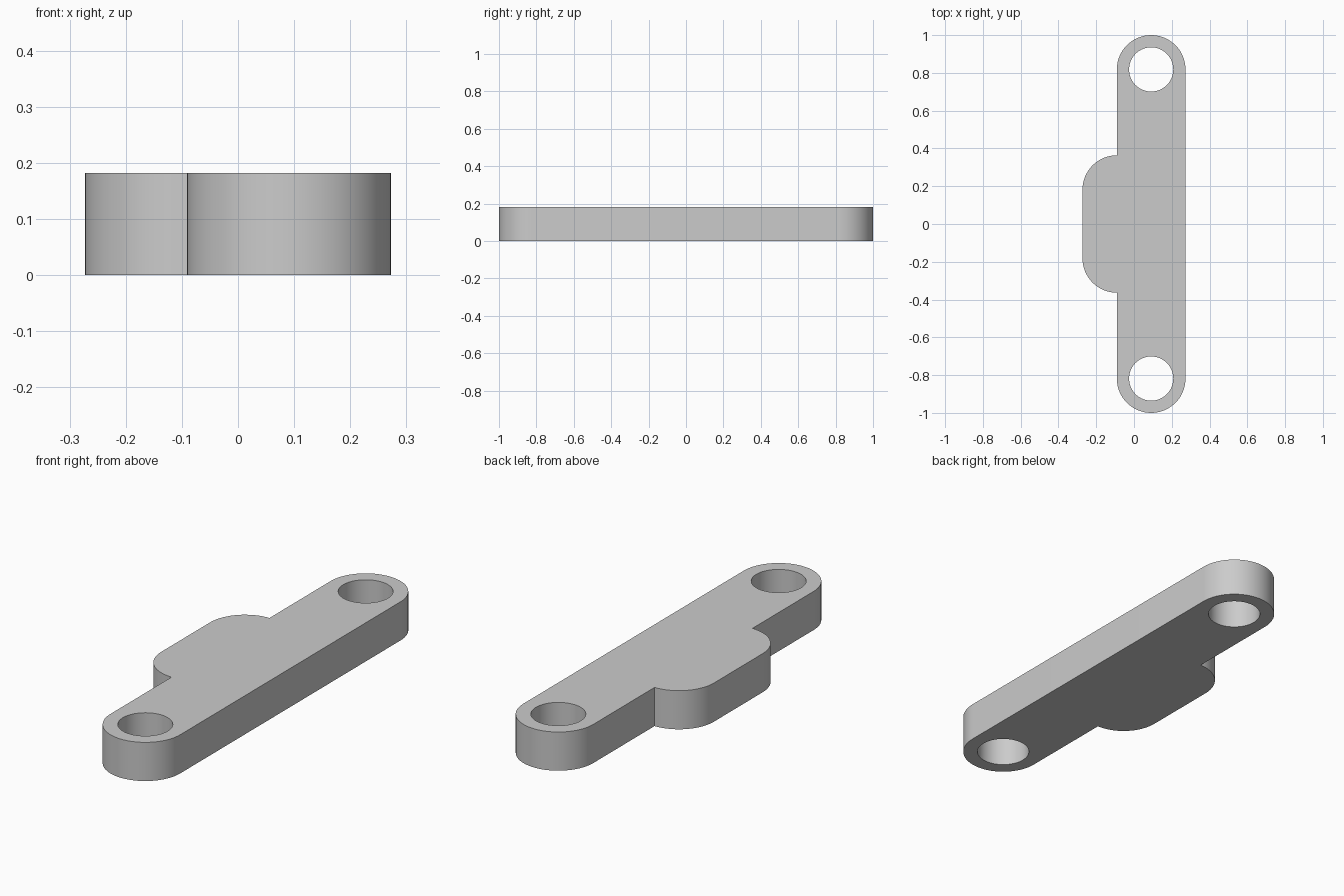
import bpy
import bmesh
from math import sin, cos, pi

cube = bpy.data.objects.get("Cube")
if cube:
    bpy.data.objects.remove(cube)

UNIT = 1 / 11           # the plate is 22 modules long
THICK = 2 * UNIT
ROUND = 2 * UNIT        # radius of bar ends and tab corners
BAR_X = UNIT            # bar centre line
HOLE_Y = 9 * UNIT
HOLE_R = 0.117
STEPS = 32


def arc(cx, cy, r, start, sweep, steps):
    """Points along a circular arc, angles in half turns."""
    return [(cx + r * cos(pi * (start + sweep * i / steps)),
             cy + r * sin(pi * (start + sweep * i / steps)))
            for i in range(steps + 1)]


def add_loop(bm, points):
    verts = [bm.verts.new((x, y, 0)) for x, y in points]
    for a, b in zip(verts, verts[1:] + verts[:1]):
        bm.edges.new((a, b))


# Outline: rounded bar ends plus the rounded side tab
tab_x = BAR_X - ROUND
outline = (arc(BAR_X, HOLE_Y, ROUND, 0, 1, STEPS)
           + arc(tab_x, ROUND, ROUND, 0.5, 0.5, STEPS // 2)
           + arc(tab_x, -ROUND, ROUND, 1, 0.5, STEPS // 2)
           + arc(BAR_X, -HOLE_Y, ROUND, 1, 1, STEPS))

bm = bmesh.new()
add_loop(bm, outline)
for side in (-1, 1):    # screw holes
    add_loop(bm, arc(BAR_X, side * HOLE_Y, HOLE_R, 0, 2, 2 * STEPS)[:-1])

# Fill around the holes and raise to full thickness
bmesh.ops.triangle_fill(bm, edges=bm.edges[:], use_beauty=True)
raised = bmesh.ops.extrude_face_region(bm, geom=bm.faces[:], use_keep_orig=True)
top = [g for g in raised["geom"] if isinstance(g, bmesh.types.BMVert)]
bmesh.ops.translate(bm, verts=top, vec=(0, 0, THICK))
bmesh.ops.recalc_face_normals(bm, faces=bm.faces[:])

mesh = bpy.data.meshes.new("mounting_plate")
bm.to_mesh(mesh)
bm.free()
plate = bpy.data.objects.new("mounting_plate", mesh)
bpy.context.collection.objects.link(plate)

# Plain grey material
grey = bpy.data.materials.new("light_grey")
grey.use_nodes = True
colour = (0.6, 0.6, 0.6, 1)
grey.diffuse_color = colour
grey.node_tree.nodes["Principled BSDF"].inputs["Base Color"].default_value = colour
mesh.materials.append(grey)

# Smooth curved walls, sharp rims
bpy.ops.object.select_all(action="DESELECT")
plate.select_set(True)
bpy.context.view_layer.objects.active = plate
bpy.ops.object.shade_smooth_by_angle(angle=pi / 6)
